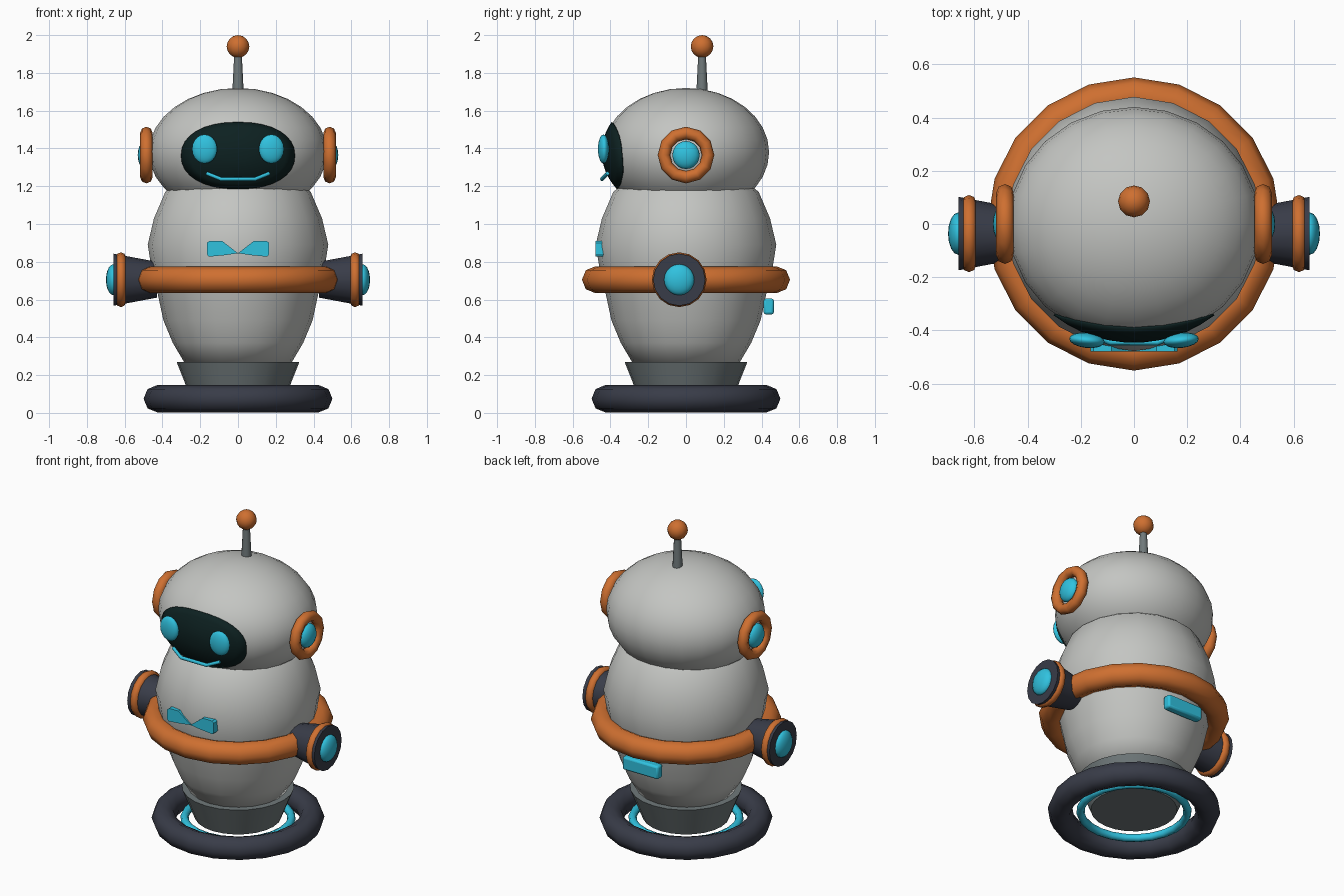
import bpy, bmesh, math
from mathutils import Vector

cube = bpy.data.objects.get("Cube")
if cube:
    bpy.data.objects.remove(cube, do_unlink=True)


def material(name, rgb):
    m = bpy.data.materials.new(name)
    m.use_nodes = True
    m.diffuse_color = (*rgb, 1)
    m.node_tree.nodes["Principled BSDF"].inputs["Base Color"].default_value = (*rgb, 1)
    return m


SHELL = material("light_grey_shell", (0.55, 0.56, 0.54))
ORANGE = material("orange_trim", (0.62, 0.16, 0.03))
CYAN = material("cyan_glow", (0.03, 0.54, 0.74))
DARK = material("dark_rubber", (0.04, 0.045, 0.065))
METAL = material("mid_grey_metal", (0.16, 0.19, 0.195))
VISOR = material("black_green_visor", (0.004, 0.015, 0.015))


def finish(obj, name, mat, angle=40):
    obj.name = obj.data.name = name
    obj.data.materials.append(mat)
    bpy.ops.object.select_all(action='DESELECT')
    obj.select_set(True)
    bpy.context.view_layer.objects.active = obj
    if angle:
        bpy.ops.object.shade_smooth_by_angle(angle=math.radians(angle))
    return obj


def from_bmesh(bm, name, mat, angle=40):
    bmesh.ops.recalc_face_normals(bm, faces=bm.faces)
    mesh = bpy.data.meshes.new(name)
    bm.to_mesh(mesh)
    bm.free()
    obj = bpy.data.objects.new(name, mesh)
    bpy.context.collection.objects.link(obj)
    return finish(obj, name, mat, angle)


def ellipsoid(name, loc, size, mat, seg=16, rings=10, rot=(0, 0, 0)):
    bpy.ops.mesh.primitive_uv_sphere_add(segments=seg, ring_count=rings, location=loc, rotation=rot)
    obj = bpy.context.object
    obj.scale = size
    return finish(obj, name, mat, 60)


def ring(name, loc, major, minor, mat, seg=20, sides=8, rot=(0, 0, 0)):
    bpy.ops.mesh.primitive_torus_add(major_segments=seg, minor_segments=sides, location=loc,
                                     rotation=rot, major_radius=major, minor_radius=minor)
    return finish(bpy.context.object, name, mat, 60)


def cone(name, loc, r1, r2, depth, mat, seg=16, rot=(0, 0, 0)):
    bpy.ops.mesh.primitive_cone_add(vertices=seg, radius1=r1, radius2=r2, depth=depth,
                                    location=loc, rotation=rot)
    return finish(bpy.context.object, name, mat)


def lathe(name, profile, mat, seg=20):
    bm = bmesh.new()
    verts = [bm.verts.new((r, 0, z)) for r, z in profile]
    edges = [bm.edges.new(p) for p in zip(verts, verts[1:])]
    bmesh.ops.spin(bm, geom=verts + edges, axis=(0, 0, 1), cent=(0, 0, 0),
                   angle=math.tau, steps=seg, use_duplicate=False)
    bmesh.ops.remove_doubles(bm, verts=bm.verts, dist=1e-4)
    return from_bmesh(bm, name, mat, 60)


# Base rings and waist
ring("base_ring", (0, 0, 0.075), 0.428, 0.072, DARK)
ring("base_glow_ring", (0, 0, 0.07), 0.31, 0.024, CYAN, 24)
cone("waist", (0, 0, 0.175), 0.25, 0.325, 0.19, METAL, 24)

# Torso and belt
lathe("torso", [(0, 0.25), (0.28, 0.26), (0.345, 0.37), (0.395, 0.49), (0.425, 0.63),
                (0.457, 0.76), (0.478, 0.89), (0.445, 1.03), (0.385, 1.17),
                (0.25, 1.28), (0, 1.3)], SHELL)
ring("belt", (0, 0, 0.705), 0.48, 0.071, ORANGE)

# Head
HEAD, HR = Vector((0, 0, 1.38)), Vector((0.472, 0.44, 0.34))
ellipsoid("head", HEAD, HR, SHELL, 24, 16)

# Visor: rounded patch wrapped onto the front of the head
bm = bmesh.new()
RINGS, SEG = 6, 32
grid = []
for i in range(1, RINGS + 1):
    row = []
    for j in range(SEG):
        a = math.tau * j / SEG
        c, s = math.cos(a), math.sin(a)
        x = 0.302 * i / RINGS * math.copysign(abs(c) ** 0.9, c)
        z = 1.362 + 0.178 * i / RINGS * math.copysign(abs(s) ** 0.9, s)
        k = 1 - (x / HR.x) ** 2 - ((z - HEAD.z) / HR.z) ** 2
        row.append(bm.verts.new((x, -HR.y * math.sqrt(k) - 0.006, z)))
    grid.append(row)
bm.faces.new(grid[0])
for inner, outer in zip(grid, grid[1:]):
    for j in range(SEG):
        n = (j + 1) % SEG
        bm.faces.new((inner[j], inner[n], outer[n], outer[j]))
visor = from_bmesh(bm, "visor", VISOR, 60)
if visor.data.polygons[0].normal.y > 0:
    visor.data.flip_normals()
thick = visor.modifiers.new("thickness", 'SOLIDIFY')
thick.thickness = 0.009
thick.offset = -1

# Smile
curve = bpy.data.curves.new("smile", 'CURVE')
curve.dimensions = '3D'
curve.bevel_depth = 0.011
curve.bevel_resolution = 1
curve.use_fill_caps = True
path = [(-0.165, -0.415, 1.268), (-0.09, -0.445, 1.238), (0.09, -0.445, 1.238), (0.165, -0.415, 1.268)]
spline = curve.splines.new('POLY')
spline.points.add(len(path) - 1)
for p, co in zip(spline.points, path):
    p.co = (*co, 1)
smile = bpy.data.objects.new("smile", curve)
smile.data.materials.append(CYAN)
bpy.context.collection.objects.link(smile)

# Antenna
cone("antenna_rod", (0, 0.085, 1.79), 0.031, 0.02, 0.22, METAL, 12)
ellipsoid("antenna_ball", (0, 0.085, 1.94), (0.06,) * 3, ORANGE, 12, 8)

# Paired parts: eyes, ears, arms, chest bow
for side, s in (("left", 1), ("right", -1)):
    turn = (0, s * math.pi / 2, 0)
    ellipsoid(side + "_eye", (s * 0.177, -0.437, 1.397), (0.067, 0.029, 0.077), CYAN,
              rot=(0, 0, s * 0.1))
    ring(side + "_ear_ring", (s * 0.485, 0, 1.365), 0.117, 0.033, ORANGE, 12, 8, turn)
    ellipsoid(side + "_ear_light", (s * 0.49, 0, 1.365), (0.041, 0.072, 0.074), CYAN)
    cone(side + "_arm", (s * 0.545, -0.036, 0.705), 0.095, 0.138, 0.23, DARK, 16, turn)
    ring(side + "_arm_band", (s * 0.62, -0.036, 0.705), 0.118, 0.027, ORANGE, 16, 8, turn)
    ellipsoid(side + "_arm_light", (s * 0.66, -0.036, 0.705), (0.039, 0.08, 0.082), CYAN)

    bm = bmesh.new()
    outline = [(0, 0.845), (0.07, 0.835), (0.155, 0.827), (0.164, 0.84), (0.164, 0.9),
               (0.152, 0.911), (0.085, 0.911)]
    face = bm.faces.new([bm.verts.new((s * x, -0.479, z)) for x, z in outline])
    out = bmesh.ops.extrude_face_region(bm, geom=[face])["geom"]
    bmesh.ops.translate(bm, vec=(0, 0.045, 0),
                        verts=[v for v in out if isinstance(v, bmesh.types.BMVert)])
    from_bmesh(bm, side + "_chest_bow", CYAN, 30)

# Back plate
bpy.ops.mesh.primitive_cube_add(size=1, location=(0, 0.438, 0.563))
plate = bpy.context.object
plate.scale = (0.25, 0.054, 0.084)
bpy.ops.object.transform_apply(location=False, rotation=False, scale=True)
bevel = plate.modifiers.new("bevel", 'BEVEL')
bevel.width = 0.012
bevel.segments = 2
finish(plate, "back_plate", CYAN)
